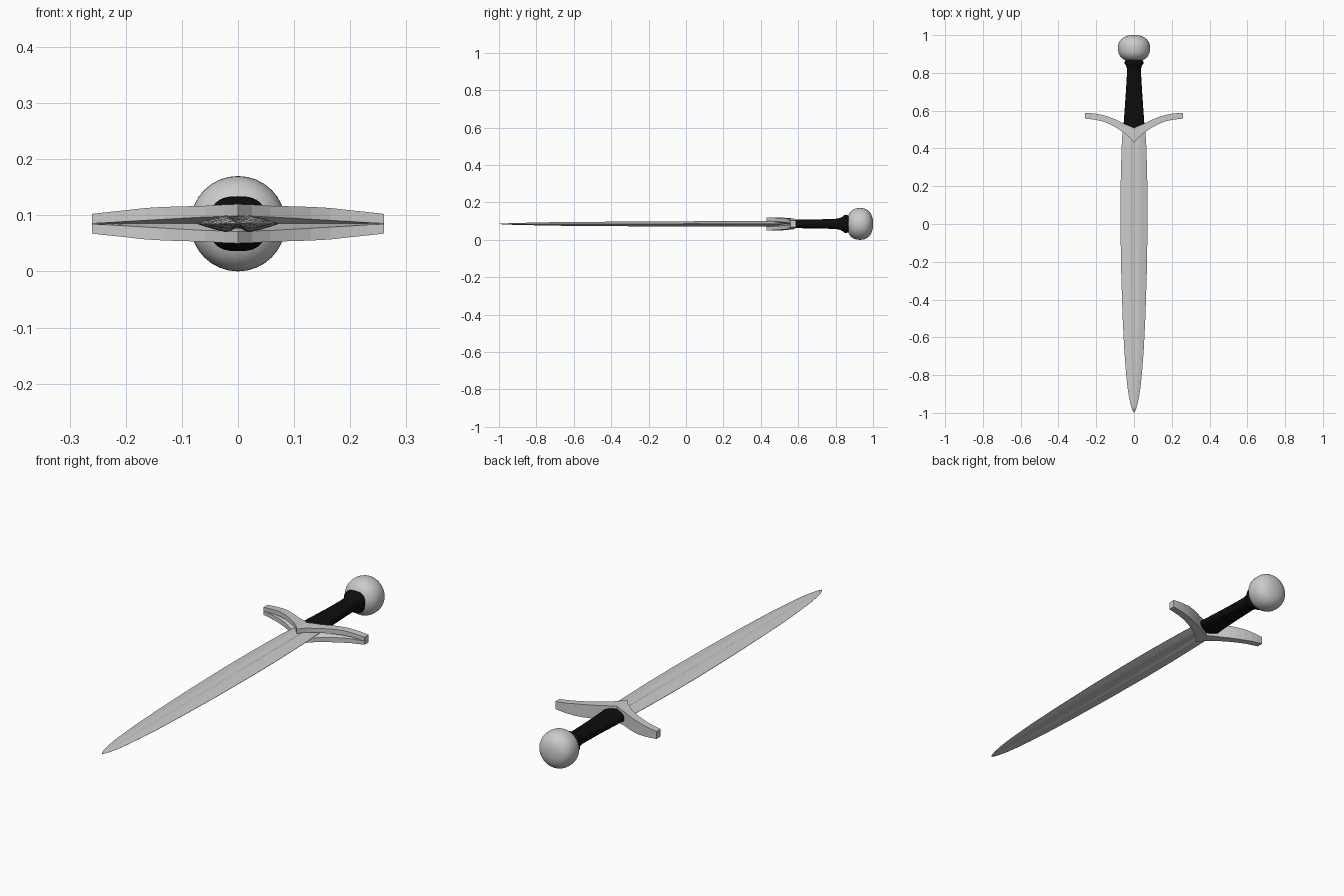
import bpy, bmesh, math

if "Cube" in bpy.data.objects:
    bpy.data.objects.remove(bpy.data.objects["Cube"])

ZC = 0.085  # height of the long axis


def material(name, rgb):
    m = bpy.data.materials.new(name)
    m.diffuse_color = (*rgb, 1)
    m.use_nodes = True
    m.node_tree.nodes["Principled BSDF"].inputs["Base Color"].default_value = m.diffuse_color
    return m


steel = material("steel grey", (0.6, 0.6, 0.6))
black = material("grip black", (0.004, 0.004, 0.004))


def interp(keys, t):
    """Piecewise linear lookup over rows of (t, value, value, ...)."""
    for a, b in zip(keys, keys[1:]):
        if t <= b[0]:
            f = max(0, (t - a[0]) / (b[0] - a[0]))
            return [p + (q - p) * f for p, q in zip(a[1:], b[1:])]
    return keys[-1][1:]


def loft(name, rings, mat, smooth=None):
    """Skin a list of equal-length closed rings and cap both ends."""
    bm = bmesh.new()
    vs = [[bm.verts.new(p) for p in r] for r in rings]
    n = len(rings[0])
    for a, b in zip(vs, vs[1:]):
        for i in range(n):
            j = (i + 1) % n
            bm.faces.new((a[i], a[j], b[j], b[i]))
    bm.faces.new(vs[0])
    bm.faces.new(vs[-1])
    bmesh.ops.recalc_face_normals(bm, faces=bm.faces)
    me = bpy.data.meshes.new(name)
    bm.to_mesh(me)
    bm.free()
    ob = bpy.data.objects.new(name, me)
    bpy.context.collection.objects.link(ob)
    me.materials.append(mat)
    if smooth:
        bpy.ops.object.select_all(action='DESELECT')
        ob.select_set(True)
        bpy.context.view_layer.objects.active = ob
        bpy.ops.object.shade_smooth_by_angle(angle=math.radians(smooth))
    return ob


# Blade: (y, half width, half thickness), lens section with a shallow fuller
blade_keys = [(-0.997, 0.002, 0.001), (-0.985, 0.009, 0.002), (-0.96, 0.017, 0.003),
              (-0.92, 0.026, 0.005), (-0.86, 0.035, 0.006), (-0.78, 0.043, 0.008),
              (-0.66, 0.052, 0.010), (-0.5, 0.060, 0.011), (-0.25, 0.068, 0.013),
              (0, 0.072, 0.014), (0.2, 0.071, 0.015), (0.4, 0.066, 0.015), (0.53, 0.058, 0.015)]
half = [(1, 0.06), (0.8, 0.38), (0.55, 0.72), (0.32, 1), (0.22, 0.92), (0.1, 0.62)]
top = half + [(0, 0.55)] + [(-u, w) for u, w in reversed(half)]
section = top + [(u, -w) for u, w in reversed(top)]
loft("blade", [[(u * w, y, ZC + v * t) for u, v in section] for y, w, t in blade_keys],
     steel, 30)

# Crossguard: (x, front y, back y, half height, groove half height)
guard_keys = [(0, 0.43, 0.508, 0.035, 0.014), (0.025, 0.460, 0.520, 0.034, 0.013),
              (0.058, 0.487, 0.533, 0.032, 0.012), (0.095, 0.510, 0.552, 0.031, 0.010),
              (0.13, 0.529, 0.566, 0.030, 0.008), (0.165, 0.543, 0.577, 0.028, 0.006),
              (0.20, 0.551, 0.584, 0.024, 0.004), (0.23, 0.555, 0.587, 0.021, 0.002),
              (0.26, 0.558, 0.588, 0.0175, 0.0005)]


def guard_ring(x, f, b, h, g):
    return [(x, y, ZC + z) for y, z in
            [(f, h), (b, h), (b, -h), (f, -h), (f, -g), (b - 0.008, 0), (f, g)]]


stations = [(-k[0], *k[1:]) for k in reversed(guard_keys[1:])] + guard_keys
loft("crossguard", [guard_ring(*k) for k in stations], steel)

# Grip: (y, half width, half thickness), rounded section flaring at the pommel
grip_keys = [(0.50, 0.050, 0.022), (0.53, 0.055, 0.023), (0.60, 0.050, 0.023),
             (0.70, 0.043, 0.024), (0.80, 0.037, 0.027), (0.825, 0.038, 0.032),
             (0.84, 0.043, 0.041), (0.848, 0.050, 0.048), (0.857, 0.051, 0.049),
             (0.870, 0.044, 0.043)]


def power(v, e):
    return math.copysign(abs(v) ** e, v)


angles = [2 * math.pi * i / 32 for i in range(32)]
loft("grip", [[(w * power(math.cos(a), 0.75), y, ZC + t * power(math.sin(a), 0.75))
               for a in angles] for y, w, t in grip_keys], black, 40)

# Pommel: slightly flattened ball turned around the long axis
rings = []
for i in range(25):
    p = math.pi * (0.03 + 0.94 * i / 24)
    r = 0.085 * power(math.sin(p), 0.85)
    y = 0.93 - 0.070 * power(math.cos(p), 0.85)
    rings.append([(r * math.cos(a), y, ZC + r * math.sin(a)) for a in angles])
loft("pommel", rings, steel, 60)
